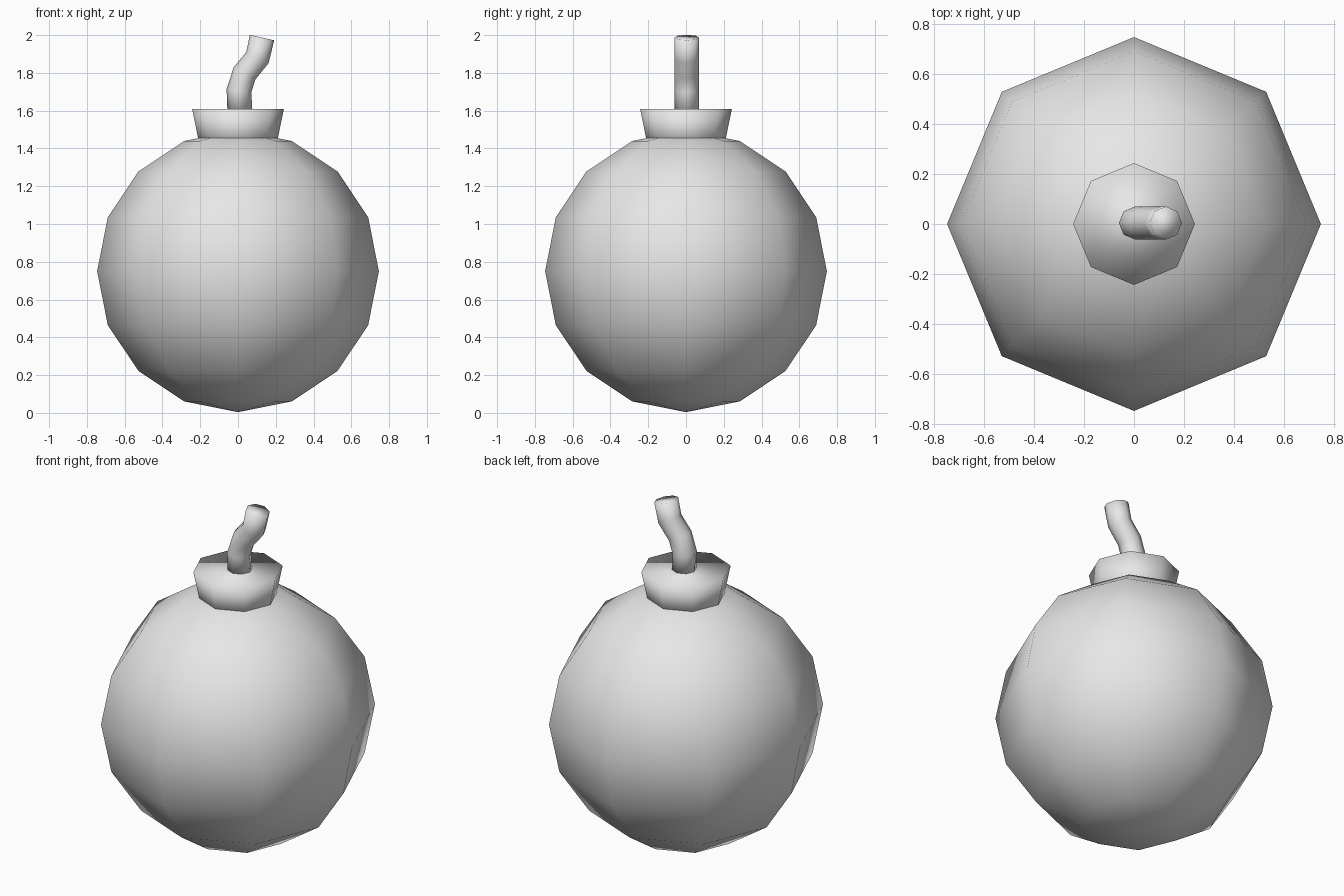
import bpy
import bmesh
from math import cos, sin, tau
from mathutils import Vector

SIDES = 8

default = bpy.data.objects.get("Cube")
if default:
    bpy.data.objects.remove(default, do_unlink=True)

# One plain grey for everything
grey = bpy.data.materials.new("plain_grey")
grey.use_nodes = True
colour = (0.8, 0.8, 0.8, 1)
grey.diffuse_color = colour
grey.node_tree.nodes["Principled BSDF"].inputs["Base Color"].default_value = colour


def finish(bm, name, location=(0, 0, 0)):
    """Turn a bmesh into a fully smooth shaded, coloured object."""
    bmesh.ops.recalc_face_normals(bm, faces=bm.faces)
    for face in bm.faces:
        face.smooth = True
    mesh = bpy.data.meshes.new(name)
    bm.to_mesh(mesh)
    bm.free()
    mesh.materials.append(grey)
    obj = bpy.data.objects.new(name, mesh)
    obj.location = location
    bpy.context.collection.objects.link(obj)
    return obj


def tube(name, path, radii):
    """Closed eight-sided tube along a path that bends in the xz plane."""
    bm = bmesh.new()
    points = [Vector(p) for p in path]
    rings = []
    for i, (point, radius) in enumerate(zip(points, radii)):
        before, after = points[max(i - 1, 0)], points[min(i + 1, len(points) - 1)]
        tangent = (after - before).normalized()
        across = Vector((tangent.z, 0, -tangent.x))
        rings.append([bm.verts.new(point + radius * (across * cos(tau * k / SIDES)
                                   + Vector((0, sin(tau * k / SIDES), 0))))
                      for k in range(SIDES)])
    for low, high in zip(rings, rings[1:]):
        for k in range(SIDES):
            n = (k + 1) % SIDES
            bm.faces.new((low[k], low[n], high[n], high[k]))
    bm.faces.new(rings[0])
    bm.faces.new(rings[-1])
    return finish(bm, name)


# Round low-poly body
ball = bmesh.new()
bmesh.ops.create_uvsphere(ball, u_segments=SIDES, v_segments=8, radius=0.746)
finish(ball, "body", (0, 0, 0.75))

# Flared neck, sunk into the body
tube("neck", [(0, 0, 1.40), (0, 0, 1.61)], [0.20, 0.243])

# Bent fuse standing on the neck
fuse_path = [(0.01, 0.004, 1.60), (0.005, 0.004, 1.706), (0.035, 0.004, 1.798),
             (0.103, 0.004, 1.881), (0.127, 0.004, 1.987)]
tube("fuse", fuse_path, [0.066] * len(fuse_path))
